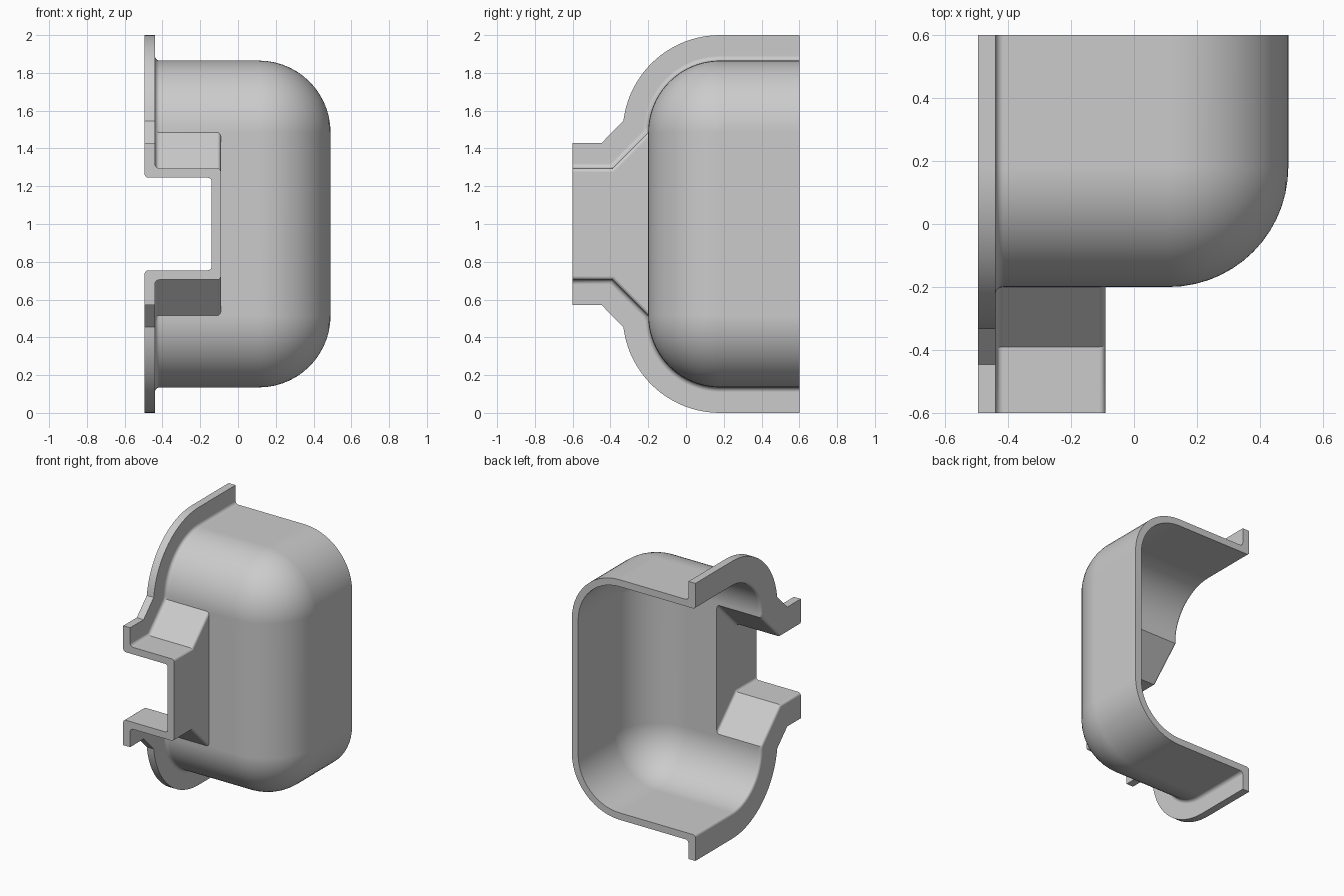
import bpy
import bmesh
from math import sin, cos, pi, radians, tan

cube = bpy.data.objects.get("Cube")
if cube:
    bpy.data.objects.remove(cube, do_unlink=True)

MID = 1.0              # height of the mirror plane
WALL = 0.05            # shell thickness
RIM = 0.135            # flange width
BACK, FACE = -0.495, -0.44   # flange back and front in x
SLOPE = tan(radians(22.5))   # mitre shift of the 45 degree flare

grey = bpy.data.materials.new("plain grey")
grey.use_nodes = True
grey.diffuse_color = (0.6, 0.6, 0.6, 1)
grey.node_tree.nodes["Principled BSDF"].inputs["Base Color"].default_value = (0.6, 0.6, 0.6, 1)


def mirrored(upper):
    """Close a half outline of (y, height above middle) by mirroring it."""
    return [(y, MID + h) for y, h in upper] + [(y, MID - h) for y, h in reversed(upper)]


def corner(d, end=180, steps=20):
    """Rounded corner of the body, grown outward by d."""
    r = max(0.38 + d, 0.004)
    angles = [radians(90 + (end - 90) * i / steps) for i in range(steps + 1)]
    return [(0.18 + r * cos(a), 0.485 + r * sin(a)) for a in angles]


def body_outline(d, reach):
    arc = corner(d)
    return mirrored([(reach, arc[0][1])] + arc)


def duct_outline(d, reach):
    h = 0.295 + d
    bend = -0.39 - SLOPE * d
    return mirrored([(-0.1, h - 0.1 - bend), (bend, h), (-reach, h)])


def flange_outline(d, reach):
    arc = corner(d, 173.2)
    h = 0.295 + d
    return mirrored([(reach, arc[0][1])] + arc + [(-0.39 - SLOPE * d, h), (-reach, h)])


def layers(start, x0, base, fillet, top, radius, steps=14):
    """Sections (x, offset): a fillet at x0, straight wall, rounded end at top."""
    out = [(start, base + fillet)]
    for i in range(7):
        t = pi / 2 * i / 6
        out.append((x0 + fillet * (1 - cos(t)), base + fillet * (1 - sin(t))))
    for i in range(steps + 1):
        t = pi / 2 * i / steps
        out.append((top - radius * (1 - sin(t)), base - radius * (1 - cos(t))))
    return out


def loft(name, outline, sections, reach):
    """Solid skinned through offset outlines stacked along x."""
    bm = bmesh.new()
    rings = [[bm.verts.new((x, y, z)) for y, z in outline(d, reach)] for x, d in sections]
    n = len(rings[0])
    for a, b in zip(rings, rings[1:]):
        for i in range(n):
            j = (i + 1) % n
            bm.faces.new((a[i], a[j], b[j], b[i]))
    bm.faces.new(rings[0])
    bm.faces.new(rings[-1])
    bmesh.ops.recalc_face_normals(bm, faces=bm.faces)
    mesh = bpy.data.meshes.new(name)
    bm.to_mesh(mesh)
    bm.free()
    mesh.materials.append(grey)
    ob = bpy.data.objects.new(name, mesh)
    bpy.context.collection.objects.link(ob)
    return ob


def activate(ob):
    bpy.ops.object.select_all(action='DESELECT')
    ob.select_set(True)
    bpy.context.view_layer.objects.active = ob


def combine(target, other, operation):
    activate(target)
    mod = target.modifiers.new(operation.lower(), 'BOOLEAN')
    mod.operation = operation
    mod.solver = 'EXACT'
    mod.object = other
    bpy.ops.object.modifier_apply(modifier=mod.name)
    bpy.data.objects.remove(other, do_unlink=True)


# Flange, domed body and side duct
cover = loft("half_cover", flange_outline, [(BACK, RIM), (FACE, RIM)], 0.7)
body = loft("body", body_outline, layers(-0.47, FACE, 0, 0.025, 0.49, 0.38), 0.7)
duct = loft("duct", duct_outline, layers(-0.47, FACE, 0, 0.025, -0.09, 0.02, 5), 0.7)
combine(cover, body, 'UNION')
combine(cover, duct, 'UNION')

# Hollow inside of the body and of the duct
body_hollow = loft("body_hollow", body_outline,
                   layers(-0.6, BACK, -WALL, 0.02, 0.44, 0.33), 0.8)
duct_hollow = loft("duct_hollow", duct_outline,
                   layers(-0.6, BACK, -WALL, 0.02, -0.14, 0.02, 5), 0.8)
combine(cover, body_hollow, 'DIFFERENCE')
combine(cover, duct_hollow, 'DIFFERENCE')

# Flat cut ends
bpy.ops.mesh.primitive_cube_add(size=1, location=(0, 0, MID))
trim = bpy.context.object
trim.name = "trim_block"
trim.scale = (3, 1.2, 3)
bpy.context.view_layer.update()
combine(cover, trim, 'INTERSECT')

# Smooth curves with crisp rims
cover.data.materials.clear()
cover.data.materials.append(grey)
for poly in cover.data.polygons:
    poly.material_index = 0
activate(cover)
bpy.ops.object.shade_smooth_by_angle(angle=radians(30))
weighted = cover.modifiers.new("weighted normals", 'WEIGHTED_NORMAL')
weighted.keep_sharp = True
